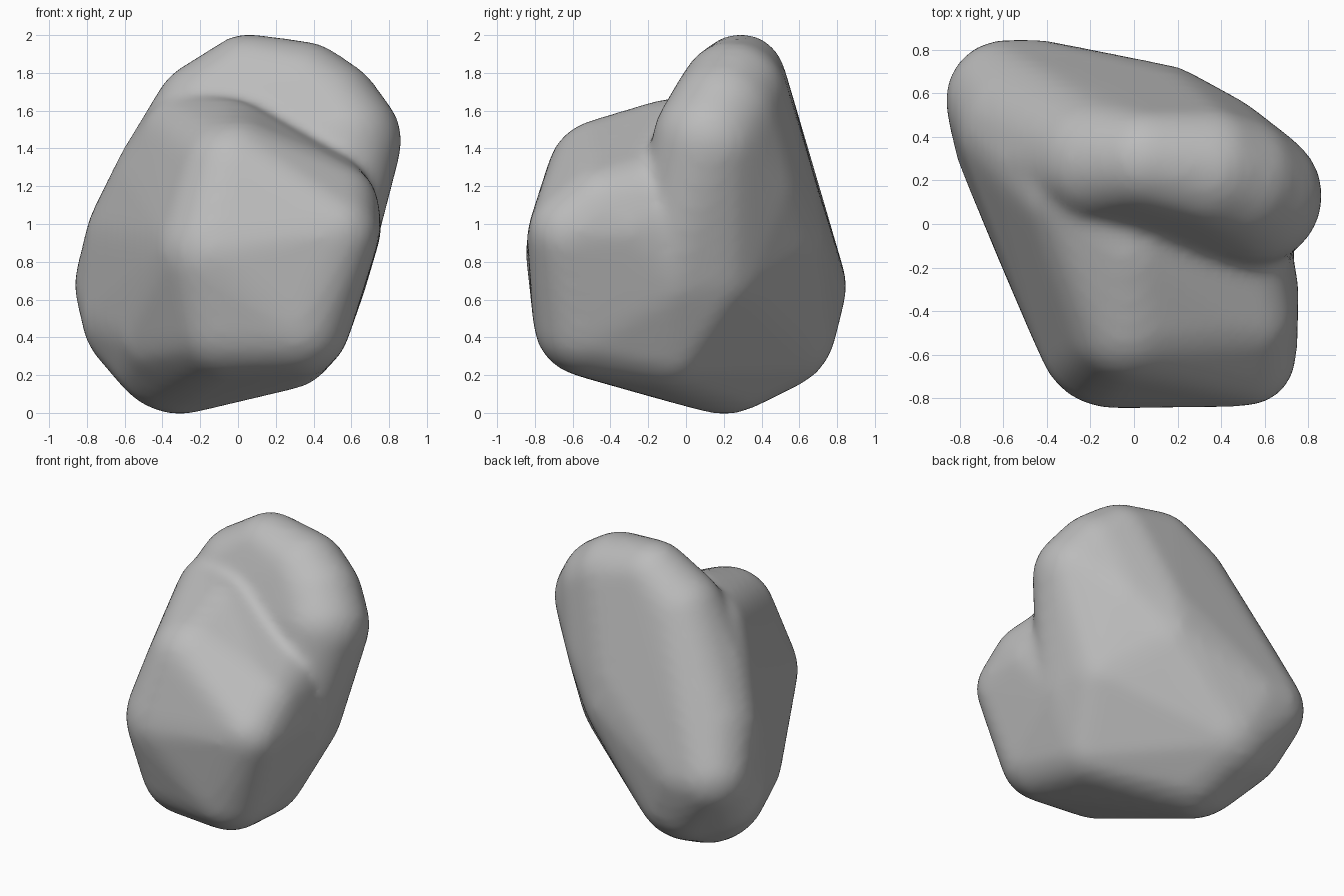
import bpy
import bmesh
from mathutils import Vector

cube = bpy.data.objects.get("Cube")
if cube:
    bpy.data.objects.remove(cube, do_unlink=True)

# Stone colour
stone = bpy.data.materials.new("grey stone")
stone.use_nodes = True
grey = (0.5, 0.5, 0.5, 1)
stone.diffuse_color = grey
stone.node_tree.nodes["Principled BSDF"].inputs["Base Color"].default_value = grey

# Rounded bulges, each x, y, z, radius
base = [(-0.59, 0.57, 0.68, 0.28), (-0.45, 0.52, 0.66, 0.33),
        (-0.48, 0.43, 0.92, 0.33), (-0.35, 0.45, 0.46, 0.35),
        (-0.5, 0.4, 0.51, 0.33), (-0.31, 0.2, 0.38, 0.39),
        (0.25, -0.1, 0.4, 0.28), (-0.33, 0.3, 1.2, 0.34),
        (0.1, 0.4, 0.95, 0.34), (0.15, 0.37, 1.15, 0.33),
        (0.35, 0.32, 1.2, 0.29), (0.45, -0.08, 0.7, 0.23),
        (0.33, 0.12, 0.78, 0.33)]
ridge = [(-0.16, 0.29, 1.58, 0.29), (0.05, 0.29, 1.77, 0.24),
         (0.34, 0.25, 1.68, 0.29), (0.47, 0.2, 1.58, 0.3),
         (0.56, 0.13, 1.44, 0.31)]
front = [(-0.1, -0.5, 0.85, 0.35), (0.51, -0.6, 0.95, 0.24),
         (0.31, -0.52, 0.48, 0.29), (-0.06, -0.44, 0.49, 0.32),
         (-0.32, -0.06, 0.45, 0.32), (-0.25, 0.15, 1.42, 0.28),
         (-0.05, -0.1, 1.36, 0.3), (0.4, -0.15, 1.12, 0.3),
         (-0.02, -0.43, 1.25, 0.31), (0.35, -0.4, 1.07, 0.33),
         (0.5, -0.43, 1.08, 0.25), (0.54, -0.3, 0.97, 0.22)]


def add_lobe(mesh, bulges):
    """Stretch one convex skin over a set of bulges and add it to the mesh."""
    ball = bmesh.new()
    bmesh.ops.create_icosphere(ball, subdivisions=3, radius=1)
    bm = bmesh.new()
    for x, y, z, r in bulges:
        for v in ball.verts:
            bm.verts.new(Vector((x, y, z)) + v.co * r)
    ball.free()
    bmesh.ops.convex_hull(bm, input=bm.verts[:])
    loose = [v for v in bm.verts if not v.link_faces]
    bmesh.ops.delete(bm, geom=loose, context="VERTS")
    bmesh.ops.recalc_face_normals(bm, faces=bm.faces[:])
    bm.from_mesh(mesh)
    bm.to_mesh(mesh)
    bm.free()


# Boulder: tall back lobe and lower front lobe over a shared base
mesh = bpy.data.meshes.new("boulder")
add_lobe(mesh, base + ridge)
add_lobe(mesh, base + front)
mesh.materials.append(stone)
boulder = bpy.data.objects.new("boulder", mesh)
bpy.context.collection.objects.link(boulder)

# Fuse the lobes and soften the crease
remesh = boulder.modifiers.new("fuse", "REMESH")
remesh.mode = "VOXEL"
remesh.voxel_size = 0.03
remesh.use_smooth_shade = True
soften = boulder.modifiers.new("soften", "SMOOTH")
soften.factor = 0.5
soften.iterations = 14
